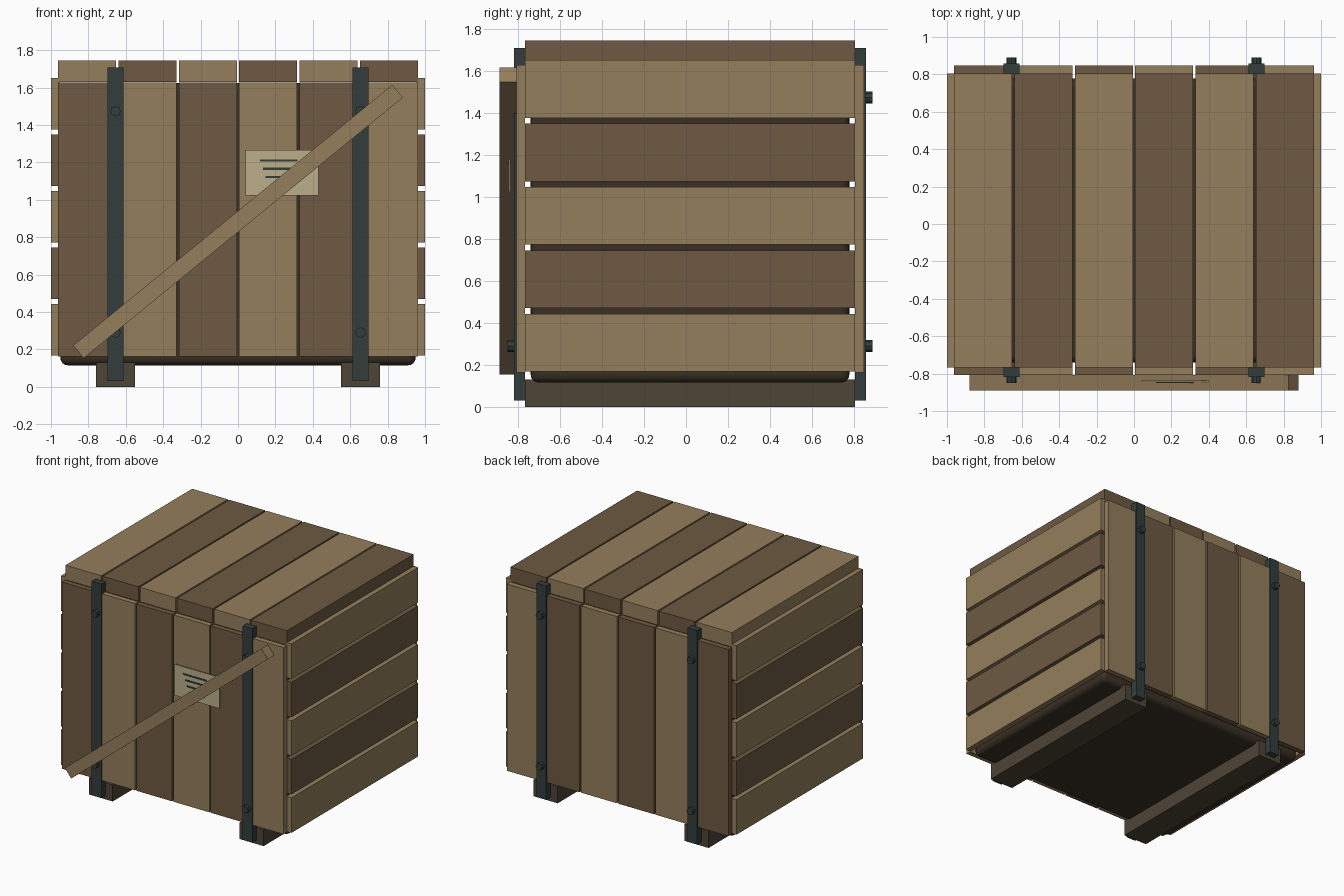
import bpy
from math import radians, atan2, hypot

if "Cube" in bpy.data.objects:
    bpy.data.objects.remove(bpy.data.objects["Cube"])


def material(name, rgb):
    m = bpy.data.materials.new(name)
    m.diffuse_color = (*rgb, 1)
    m.use_nodes = True
    m.node_tree.nodes["Principled BSDF"].inputs["Base Color"].default_value = m.diffuse_color
    return m


LIGHT = material("light_wood", (0.30, 0.21, 0.107))
DARK = material("dark_wood", (0.155, 0.102, 0.055))
SKID = material("skid_wood", (0.076, 0.058, 0.037))
CORE = material("shadow_wood", (0.042, 0.03, 0.018))
METAL = material("dark_metal", (0.032, 0.048, 0.045))
PAPER = material("label_paper", (0.51, 0.43, 0.26))


def box(name, x, y, z, mat):
    """Box from (min, max) pairs along each axis."""
    bpy.ops.mesh.primitive_cube_add(size=1, location=[(a + b) / 2 for a, b in (x, y, z)])
    o = bpy.context.object
    o.name = name
    o.scale = [b - a for a, b in (x, y, z)]
    bpy.ops.object.transform_apply(location=False, rotation=False, scale=True)
    o.data.materials.append(mat)
    return o


FRONT, BACK = -0.766, 0.804   # inner planes of the front and back boards

# Dark inner box with rounded edges
core = box("inner_box", (-0.95, 0.95), (-0.74, 0.778), (0.115, 1.625), CORE)
bevel = core.modifiers.new("round", 'BEVEL')
bevel.width = 0.04
bevel.segments = 4
bpy.ops.object.shade_smooth_by_angle(angle=radians(40))

# Lid, front and back boards
for i in range(6):
    cx = (i - 2.5) * 0.3225
    xs = (cx - 0.155, cx + 0.155)
    lid_mat, wall_mat = (LIGHT, DARK) if i % 2 == 0 else (DARK, LIGHT)
    box(f"lid_board_{i + 1}", xs, (FRONT, BACK), (1.63, 1.744), lid_mat)
    box(f"front_board_{i + 1}", xs, (-0.808, FRONT), (0.163, 1.628), wall_mat)
    box(f"back_board_{i + 1}", xs, (BACK, 0.848), (0.163, 1.628), wall_mat)

# Horizontal side boards
for i in range(5):
    z0 = 0.168 + i * 0.302
    for side, xs in (("left", (-1, -0.955)), ("right", (0.955, 1))):
        box(f"{side}_board_{i + 1}", xs, (FRONT, BACK), (z0, z0 + 0.275),
            DARK if i % 2 else LIGHT)

# Skids, metal straps and bolts
for side, s in (("left", -1), ("right", 1)):
    cx = s * 0.655
    box(f"{side}_skid", (cx - 0.104, cx + 0.104), (FRONT, BACK), (0, 0.13), SKID)
    for face, ys, tip in (("front", (-0.818, FRONT), -0.849), ("back", (BACK, 0.857), 0.889)):
        box(f"{face}_{side}_strap", (cx - 0.042, cx + 0.042), ys, (0.03, 1.708), METAL)
        root = (ys[0] + ys[1]) / 2
        for level, z in (("lower", 0.29), ("upper", 1.473)):
            bpy.ops.mesh.primitive_cylinder_add(
                vertices=8, radius=0.028, depth=abs(tip - root),
                location=(cx, (tip + root) / 2, z), rotation=(radians(90), 0, 0))
            bolt = bpy.context.object
            bolt.name = f"{face}_{side}_{level}_bolt"
            bolt.data.materials.append(METAL)

# Diagonal brace across the front
dx, dz = 1.706, 1.393
half = hypot(dx, dz) / 2
brace = box("diagonal_brace", (-half, half), (-0.889, -0.808), (-0.044, 0.044), LIGHT)
brace.location.z = 0.884
brace.rotation_euler.y = -atan2(dz, dx)

# Paper label with plain printed bars
box("label", (0.04, 0.43), (-0.846, -0.837), (1.022, 1.266), PAPER)
for i, w in enumerate((0.2, 0.17, 0.14)):
    z = 1.21 - i * 0.044
    box(f"label_bar_{i + 1}", (0.218 - w / 2, 0.218 + w / 2), (-0.850, -0.844),
        (z - 0.006, z + 0.006), METAL)
